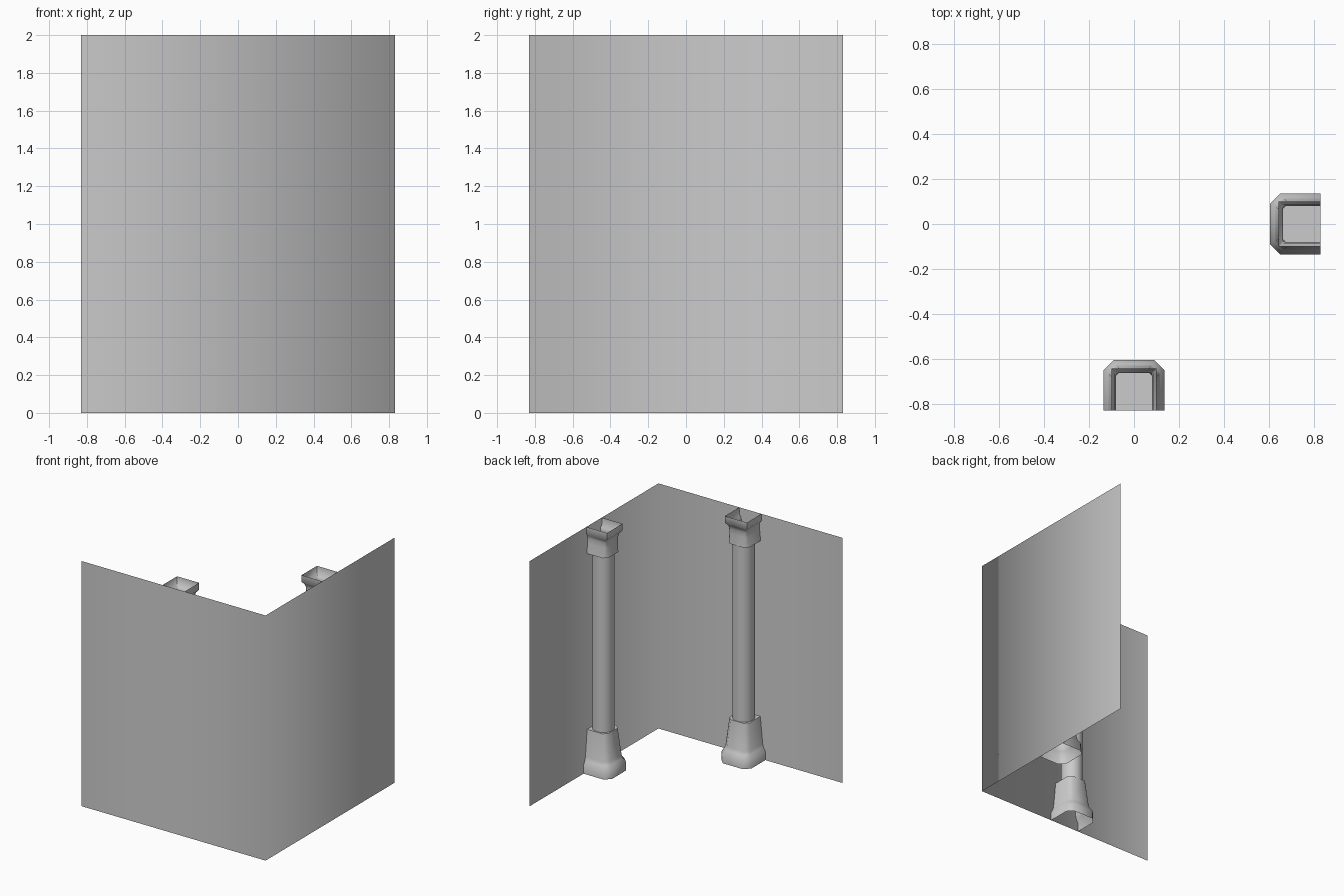
import bpy, bmesh, math
from mathutils import Matrix

if "Cube" in bpy.data.objects:
    bpy.data.objects.remove(bpy.data.objects["Cube"])

W = 0.83  # wall distance from the centre


def finish(bm, name, matrix=None, angle=40, flip=False):
    me = bpy.data.meshes.new(name)
    if flip:
        bmesh.ops.reverse_faces(bm, faces=bm.faces[:])
    bm.to_mesh(me)
    bm.free()
    ob = bpy.data.objects.new(name, me)
    bpy.context.collection.objects.link(ob)
    if matrix:
        ob.matrix_world = matrix
    bpy.ops.object.select_all(action='DESELECT')
    ob.select_set(True)
    bpy.context.view_layer.objects.active = ob
    bpy.ops.object.shade_smooth_by_angle(angle=math.radians(angle))
    return ob


def ring(bm, half, depth, chamfer, z):
    # open outline from wall to wall with chamfered front corners
    c = chamfer
    pts = [(half, 0), (half, depth - c), (half - c, depth),
           (-half + c, depth), (-half, depth - c), (-half, 0)]
    return [bm.verts.new((x, y, z)) for x, y in pts]


def block(name, sections, cap, matrix):
    # loft of open sections, closed only where the shaft meets it
    bm = bmesh.new()
    rings = [ring(bm, *s) for s in sections]
    for lo, hi in zip(rings, rings[1:]):
        for i in range(5):
            bm.faces.new((lo[i], lo[i + 1], hi[i + 1], hi[i]))
    if cap == 'top':
        bm.faces.new(rings[-1])
    else:
        bm.faces.new(rings[0][::-1])
    finish(bm, name, matrix, 50)


# half width, depth, chamfer, height
BASE = [(.135, .225, .045, 0), (.135, .225, .045, .07), (.118, .205, .04, .10),
        (.111, .196, .037, .13), (.09, .172, .032, .345)]
CAPITAL = [(.093, .175, .03, 1.78), (.084, .168, .018, 1.86), (.081, .166, .008, 1.90),
           (.085, .17, .003, 1.925), (.10, .187, .001, 1.945), (.10, .187, .001, 2.0)]


def pillar(label, matrix):
    block(label + "_base", BASE, 'top', matrix)
    block(label + "_capital", CAPITAL, 'bottom', matrix)
    # round shaft touching the wall
    bm = bmesh.new()
    bmesh.ops.create_cone(bm, cap_ends=False, segments=24, radius1=.083, radius2=.083,
                          depth=1.435, matrix=Matrix.Translation((0, .085, 1.0625)))
    finish(bm, label + "_shaft", matrix)


# Corner walls: one thin sheet folded at the front right
bm = bmesh.new()
outline = [(-W, -W), (W, -W), (W, W)]
low = [bm.verts.new((x, y, 0)) for x, y in outline]
high = [bm.verts.new((x, y, 2)) for x, y in outline]
for i in range(2):
    bm.faces.new((low[i], low[i + 1], high[i + 1], high[i]))
finish(bm, "corner_wall", None, 120)

# Pillars on the inner side of each wall
pillar("front_pillar", Matrix.Translation((0, -W, 0)))
pillar("side_pillar", Matrix.Rotation(math.radians(90), 4, 'Z') @ Matrix.Translation((0, -W, 0)))
